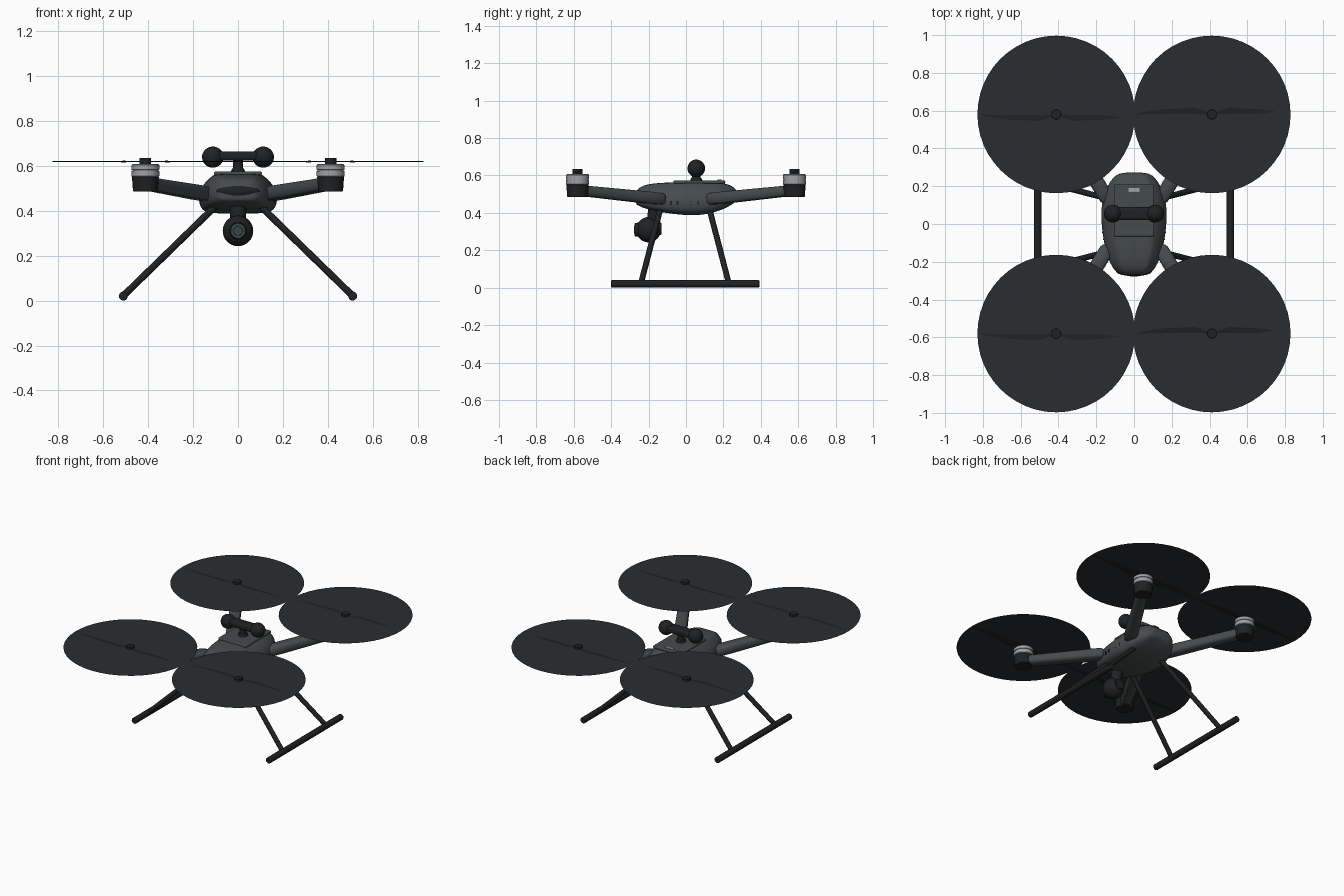
import bpy, bmesh, math
from mathutils import Vector, Matrix

if "Cube" in bpy.data.objects:
    bpy.data.objects.remove(bpy.data.objects["Cube"])


def mat(name, c):
    m = bpy.data.materials.new(name)
    m.diffuse_color = (*c, 1)
    m.use_nodes = True
    m.node_tree.nodes["Principled BSDF"].inputs["Base Color"].default_value = m.diffuse_color
    return m


SHELL = mat("shell_grey", (0.06, 0.07, 0.072))
BLACK = mat("black", (0.014, 0.015, 0.016))
BLUR = mat("rotor_dark", (0.023, 0.027, 0.031))
METAL = mat("motor_metal", (0.35, 0.36, 0.38))
GLASS = mat("lens_glass", (0.04, 0.06, 0.08))


def finish(name, bm, m, bevel=0, angle=35, subsurf=0):
    bmesh.ops.recalc_face_normals(bm, faces=bm.faces)
    me = bpy.data.meshes.new(name)
    bm.to_mesh(me)
    bm.free()
    ob = bpy.data.objects.new(name, me)
    bpy.context.collection.objects.link(ob)
    me.materials.append(m)
    if bevel:
        b = ob.modifiers.new("bevel", 'BEVEL')
        b.width, b.segments = bevel, 3
    if subsurf:
        ob.modifiers.new("subsurf", 'SUBSURF').levels = subsurf
        ob.modifiers["subsurf"].render_levels = subsurf
    bpy.ops.object.select_all(action='DESELECT')
    ob.select_set(True)
    bpy.context.view_layer.objects.active = ob
    bpy.ops.object.shade_smooth_by_angle(angle=math.radians(angle))
    return ob


def box(name, center, size, m, bevel=0.0):
    bm = bmesh.new()
    bmesh.ops.create_cube(bm, size=1, matrix=Matrix.Translation(center) @ Matrix.Diagonal((*size, 1)))
    return finish(name, bm, m, bevel)


def ball(name, center, radii, m):
    bm = bmesh.new()
    bmesh.ops.create_uvsphere(bm, u_segments=32, v_segments=16, radius=1,
                              matrix=Matrix.Translation(center) @ Matrix.Diagonal((*radii, 1)))
    return finish(name, bm, m, angle=60)


def rod(name, a, b, r, m, r2=None, seg=24, bevel=0):
    a, b = Vector(a), Vector(b)
    d = b - a
    bm = bmesh.new()
    bmesh.ops.create_cone(bm, cap_ends=True, segments=seg, radius1=r, radius2=r if r2 is None else r2,
                          depth=d.length, matrix=Matrix.Translation((a + b) / 2)
                          @ d.to_track_quat('Z', 'Y').to_matrix().to_4x4())
    return finish(name, bm, m, bevel)


def loft(rings, cap=True):
    bm = bmesh.new()
    vs = [[bm.verts.new(p) for p in r] for r in rings]
    n = len(rings[0])
    for r, s in zip(vs, vs[1:]):
        for i in range(n):
            bm.faces.new((r[i], r[(i + 1) % n], s[(i + 1) % n], s[i]))
    if cap:
        bm.faces.new(vs[0])
        bm.faces.new(vs[-1])
    return bm


# body shell: sections along y as (y, half width, bottom, top)
sections = [(-0.27, .07, .45, .505), (-0.258, .09, .44, .53), (-0.22, .122, .423, .552),
            (-0.13, .154, .402, .562), (0, .172, .386, .564), (0.09, .173, .388, .564),
            (0.18, .153, .41, .562), (0.24, .115, .44, .55), (0.275, .08, .465, .52)]
half = [(0.3, 0), (0.75, 0), (0.95, 0.1), (1.01, 0.28), (1.01, 0.5),
        (0.9, 0.74), (0.68, 0.94), (0.58, 1), (0.25, 1)]
outline = half + [(-x, z) for x, z in reversed(half)]
finish("body_shell", loft([[(x * w, y, b + z * (t - b)) for x, z in outline]
                           for y, w, b, t in sections]), SHELL, subsurf=2)

# battery plate and latch on top
box("battery_plate", (0, 0.072, 0.565), (0.212, 0.276, 0.018), SHELL, 0.006)
box("battery_latch", (0, 0.18, 0.575), (0.06, 0.022, 0.006), METAL, 0.002)

# front visor
ball("front_visor", (0, -0.25, 0.487), (0.095, 0.026, 0.03), BLACK)

# side vent slots
for s in (-1, 1):
    for y, w in ((-0.08, .163), (-0.045, .167), (0.025, .17), (0.065, .171)):
        box("side_vent", (s * (w - 0.009), y, 0.452), (0.022, 0.009, 0.022), BLACK)

# twin antenna bar
rod("antenna_base", (0, 0.055, 0.57), (0, 0.055, 0.588), 0.034, BLACK, 0.026)
rod("antenna_stem", (0, 0.055, 0.57), (0, 0.055, 0.635), 0.023, BLACK)
box("antenna_bar", (0, 0.055, 0.643), (0.22, 0.068, 0.042), BLACK, 0.014)
for s in (-1, 1):
    ball("antenna_pod", (s * 0.112, 0.055, 0.638), (0.048, 0.047, 0.047), BLACK)

# gimbal camera
rod("gimbal_neck", (0, -0.175, 0.335), (0, -0.165, 0.425), 0.034, BLACK, 0.038)
ball("camera_ball", (0, -0.2, 0.31), (0.068, 0.066, 0.068), BLACK)
rod("camera_back", (0, -0.16, 0.315), (0, -0.132, 0.315), 0.034, BLACK, bevel=0.004)
rod("lens_barrel", (0, -0.22, 0.31), (0, -0.272, 0.31), 0.042, BLACK, 0.036, 32)
rod("lens_ring", (0, -0.27, 0.31), (0, -0.275, 0.31), 0.034, SHELL, 0.032, 32)
rod("lens_glass", (0, -0.27, 0.31), (0, -0.277, 0.31), 0.025, GLASS, 0.02, 32)


# motor bell profile turned about z: (radius, z)
bell = [(0.058, .55), (0.062, .554), (0.062, .576), (0.058, .577), (0.058, .581),
        (0.062, .582), (0.062, .602), (0.057, .607), (0.02, .607)]

# rotor blade stations: (x, half chord, sweep)
stations = [(-0.413, .006, 0), (-0.25, .024, .004), (-0.09, .031, .004), (-0.025, .014, 0)]
stations += [(-x, c, s) for x, c, s in reversed(stations)]

for sx in (-1, 1):
    for sy in (-1, 1):
        cx, cy = sx * 0.412, sy * 0.58
        # arm with rounded root
        a, b = Vector((sx * 0.147, sy * 0.14, 0.475)), Vector((cx, cy, 0.521))
        d = (b - a).normalized()
        side = Vector((d.y, -d.x, 0)).normalized()
        up = side.cross(d)
        rings = []
        for t, k in ((-0.026, .45), (-0.018, .8), (0, 1), (0.08, 1.02), (0.5, .9)):
            p = a + d * t
            rings.append([p + side * (0.038 * k * u) + up * (0.031 * k * v) for u, v in
                          ((1, .6), (.7, 1), (-.7, 1), (-1, .6), (-1, -.6), (-.7, -1), (.7, -1), (1, -.6))])
        finish("arm", loft(rings), SHELL, angle=50)
        # motor mount, bell and shaft cap
        rod("motor_mount", (cx, cy, 0.485), (cx, cy, 0.552), 0.055, BLACK, 0.06, 32, bevel=0.004)
        rings = [[(cx + r * math.cos(i * math.tau / 32), cy + r * math.sin(i * math.tau / 32), z)
                  for i in range(32)] for r, z in bell]
        finish("motor_bell", loft(rings), METAL)
        rod("rotor_hub", (cx, cy, 0.6), (cx, cy, 0.635), 0.026, BLACK, bevel=0.003)
        # spinning blur disc
        bm = bmesh.new()
        bmesh.ops.create_circle(bm, cap_ends=True, segments=48, radius=0.417,
                                matrix=Matrix.Translation((cx, cy, 0.62)))
        finish("rotor_disc", bm, BLUR)
        # pitched blades, one edge rising just above the disc
        rings = [[(cx + x, cy + sx * (s + c * u), 0.6185 + 0.11 * c * u + h)
                  for u, h in ((-1, 0), (0, .0015), (1, 0), (0, -.0015))] for x, c, s in stations]
        finish("rotor_blades", loft(rings), BLACK)
        # landing leg
        rod("landing_leg", (sx * 0.095, sy * 0.13 - 0.006, 0.425),
            (sx * 0.508, sy * 0.235 - 0.006, 0.023), 0.0155, BLACK, seg=16)
    # landing skid
    rod("landing_skid", (sx * 0.51, -0.4, 0.02), (sx * 0.51, 0.392, 0.02), 0.02, BLACK, seg=20, bevel=0.004)
